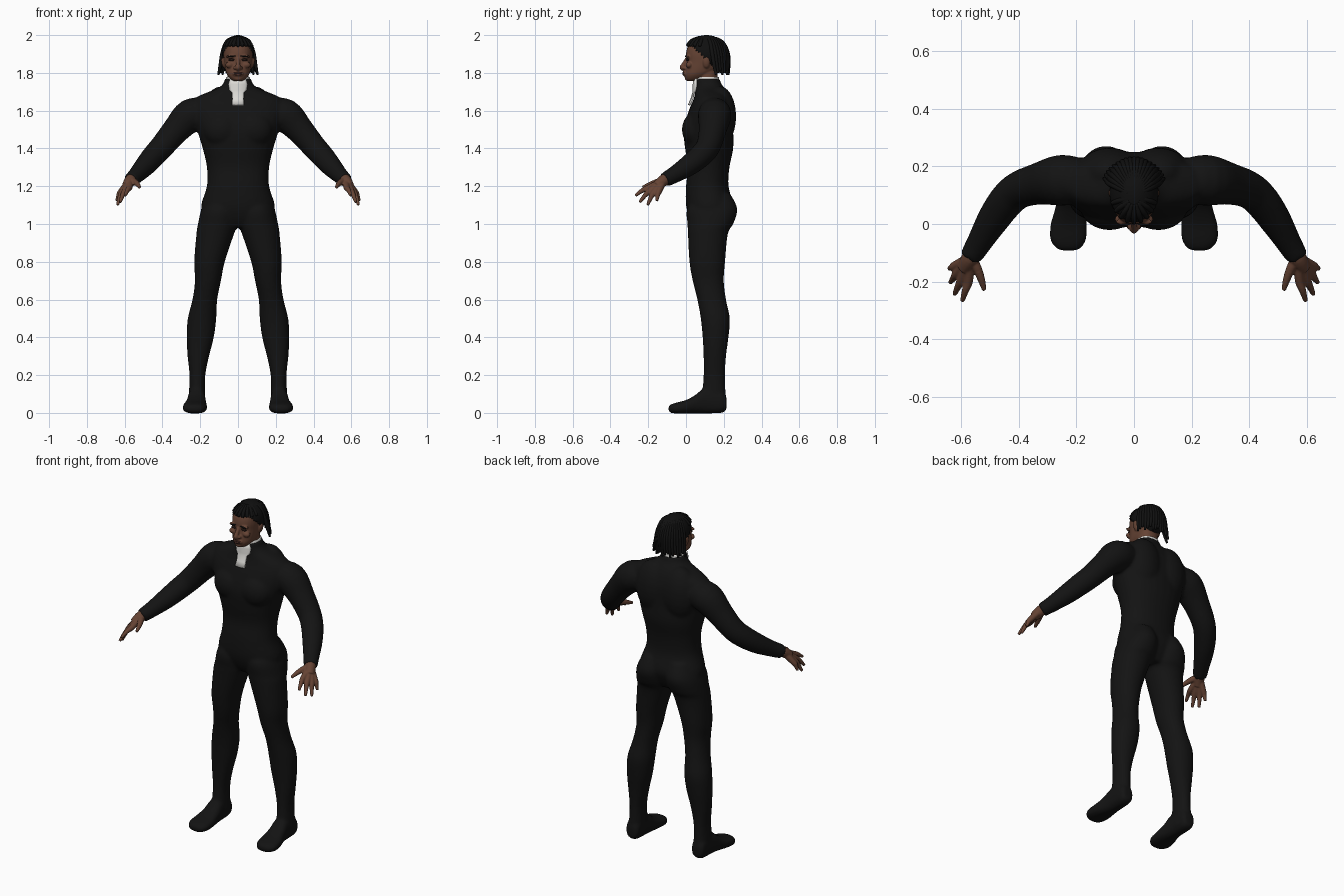
import bpy, bmesh, math
from mathutils import Vector, Matrix

if "Cube" in bpy.data.objects:
    bpy.data.objects.remove(bpy.data.objects["Cube"])


def material(name, rgb):
    m = bpy.data.materials.new(name)
    m.diffuse_color = (*rgb, 1)
    m.use_nodes = True
    m.node_tree.nodes["Principled BSDF"].inputs["Base Color"].default_value = m.diffuse_color
    return m


SUIT = material("black cloth", (0.0065, 0.0065, 0.0065))
HAIR = material("black hair", (0.005, 0.005, 0.005))
SKIN = material("brown skin", (0.13, 0.056, 0.034))
LIPS = material("dark lips", (0.09, 0.034, 0.025))
EYES = material("dark eyes", (0.018, 0.009, 0.007))
LINEN = material("white linen", (0.72, 0.71, 0.68))


def smooth_rows(rows, k=4):
    """Catmull-Rom resampling of a list of equal-length tuples."""
    out = []
    for i in range(len(rows) - 1):
        a, b, c, d = (rows[max(i - 1, 0)], rows[i], rows[i + 1], rows[min(i + 2, len(rows) - 1)])
        for j in range(k):
            t = j / k
            out.append([0.5 * (2 * q + (r - p) * t + (2 * p - 5 * q + 4 * r - s) * t * t
                               + (3 * q - p - 3 * r + s) * t ** 3) for p, q, r, s in zip(a, b, c, d)])
    return out + [list(rows[-1])]


def skin_rings(bm, rings):
    vs = [[bm.verts.new(p) for p in ring] for ring in rings]
    n = len(vs[0])
    for a, b in zip(vs, vs[1:]):
        for i in range(n):
            bm.faces.new((a[i], a[(i + 1) % n], b[(i + 1) % n], b[i]))
    bm.faces.new(vs[0])
    bm.faces.new(vs[-1])


def loft(bm, rows, axis="z", side=1, power=2.2, n=28):
    """Rows are (position, x0, x1, b0, b1); b is y when lofting along z, z when along y."""
    rings = []
    for t, x0, x1, b0, b1 in smooth_rows(rows):
        ring = []
        for i in range(n):
            c, s = math.cos(math.tau * i / n), math.sin(math.tau * i / n)
            x = (x0 + x1) / 2 + (x1 - x0) / 2 * math.copysign(abs(c) ** (2 / power), c)
            b = (b0 + b1) / 2 + (b1 - b0) / 2 * math.copysign(abs(s) ** (2 / power), s)
            ring.append((side * x, b, t) if axis == "z" else (side * x, t, b))
        rings.append(ring)
    skin_rings(bm, rings)


def tube(bm, rows, side=1, n=14, k=4):
    """Rows are (x, y, z, radius)."""
    pts = smooth_rows(rows, k)
    rings = []
    for i, (x, y, z, r) in enumerate(pts):
        d = (Vector(pts[min(i + 1, len(pts) - 1)][:3]) - Vector(pts[max(i - 1, 0)][:3])).normalized()
        u = d.cross(Vector((0.3, 0.9, 0.2))).normalized()
        v = d.cross(u)
        rings.append([Vector((side * p.x, p.y, p.z)) for p in
                      (Vector((x, y, z)) + r * (u * math.cos(math.tau * j / n) + v * math.sin(math.tau * j / n))
                       for j in range(n))])
    skin_rings(bm, rings)


def ball(bm, c, r, side=1, rot=0):
    m = (Matrix.Translation((side * c[0], c[1], c[2])) @ Matrix.Rotation(side * rot, 4, "Y")
         @ Matrix.Diagonal((*r, 1)))
    bmesh.ops.create_uvsphere(bm, u_segments=20, v_segments=12, radius=1, matrix=m)


def finish(bm, name, mat, voxel=0, iterations=4):
    bmesh.ops.recalc_face_normals(bm, faces=bm.faces[:])
    for f in bm.faces:
        f.smooth = True
    me = bpy.data.meshes.new(name)
    bm.to_mesh(me)
    bm.free()
    me.materials.append(mat)
    ob = bpy.data.objects.new(name, me)
    bpy.context.collection.objects.link(ob)
    if voxel:
        rm = ob.modifiers.new("fuse", "REMESH")
        rm.mode, rm.voxel_size, rm.use_smooth_shade = "VOXEL", voxel, True
        sm = ob.modifiers.new("soften", "SMOOTH")
        sm.factor, sm.iterations = 0.5, iterations
    return ob


# Suit: torso, legs, feet and sleeves fused into one skin
bm = bmesh.new()
torso = [(0.98, .12, .05, .20), (1.03, .18, .02, .23), (1.1, .195, 0, .25), (1.2, .165, 0, .225),
         (1.3, .165, .01, .23), (1.4, .187, -.005, .25), (1.5, .218, -.012, .25), (1.6, .25, .015, .25),
         (1.66, .235, .04, .237), (1.69, .18, .048, .225), (1.715, .115, .05, .21),
         (1.74, .08, .048, .188), (1.77, .07, .05, .178)]
loft(bm, [(z, -w, w, a, b) for z, w, a, b in torso])
leg = [(1.16, .03, .15, .06, .235), (1.08, .0, .193, .005, .272), (1.0, .002, .212, .008, .25),
       (.95, .02, .22, .01, .222), (.8, .07, .232, .018, .207), (.7, .09, .228, .035, .2),
       (.6, .11, .241, .06, .212), (.5, .115, .266, .078, .232), (.4, .128, .272, .088, .225),
       (.3, .153, .267, .093, .212), (.2, .173, .257, .093, .207), (.1, .174, .26, .085, .21),
       (.03, .174, .26, .08, .21)]
foot = [(.215, .19, .25, .02, .08), (.19, .178, .262, 0, .12), (.1, .172, .266, -.003, .13),
        (.05, .168, .275, -.003, .095), (0, .163, .29, -.003, .068), (-.05, .165, .293, -.003, .055),
        (-.08, .18, .275, 0, .045), (-.093, .2, .255, .01, .035)]
arm = [(.17, .15, 1.585, .075), (.25, .152, 1.575, .089), (.33, .14, 1.495, .073), (.4, .118, 1.412, .065),
       (.445, .078, 1.362, .062), (.49, .015, 1.31, .056), (.535, -.06, 1.262, .045),
       (.567, -.113, 1.233, .039)]
for s in (1, -1):
    loft(bm, leg, side=s, power=2.1)
    loft(bm, foot, axis="y", side=s, power=2.5)
    tube(bm, arm, s, 24)
    ball(bm, (.085, .055, 1.5), (.1, .077, .095), s)      # chest
    ball(bm, (.085, .18, 1.57), (.11, .086, .16), s)      # shoulder blade
finish(bm, "suit", SUIT, .0095, 5)

# Hands: wrist, palm rays, fingers and thumb
knuckles = [(.575, -.195, 1.193), (.597, -.186, 1.18), (.613, -.168, 1.17), (.622, -.146, 1.168)]
tips = [(.597, -.268, 1.15), (.624, -.245, 1.115), (.638, -.203, 1.1), (.642, -.155, 1.122)]
for s, name in ((1, "left_hand"), (-1, "right_hand")):
    bm = bmesh.new()
    tube(bm, [(.55, -.085, 1.248, .028), (.57, -.12, 1.23, .031), (.59, -.155, 1.2, .026)], s)
    for kn, tp in zip(knuckles, tips):
        mid = [(a + b) / 2 for a, b in zip(kn, tp)]
        mid[2] += .006
        tube(bm, [(.572, -.12, 1.228, .02), (*kn, .0165), (*mid, .0125), (*tp, .008)], s)
    tube(bm, [(.567, -.12, 1.23, .02), (.545, -.155, 1.222, .017), (.53, -.195, 1.208, .013),
              (.52, -.23, 1.194, .008)], s)
    finish(bm, name, SKIN, .004, 3)

# Head: skull, neck, nose, brow, cheeks, mouth and ears
bm = bmesh.new()
head = [(1.757, .022, .008, .06), (1.766, .038, -.002, .09), (1.79, .058, -.007, .13), (1.82, .068, -.003, .17),
        (1.86, .074, .003, .19), (1.9, .077, .0, .2), (1.94, .074, .01, .2), (1.97, .058, .035, .18),
        (1.985, .03, .07, .14)]
loft(bm, [(z, -w, w, a, b) for z, w, a, b in head], power=2.25)
loft(bm, [(z, -w, w, a, b) for z, w, a, b in
          ((1.69, .06, .065, .17), (1.76, .056, .06, .165), (1.83, .056, .06, .17))])
tube(bm, [(0, .004, 1.875, .009), (0, -.012, 1.845, .012), (0, -.02, 1.828, .014), (0, -.008, 1.818, .01)])
ball(bm, (0, -.003, 1.796), (.03, .014, .016))
ball(bm, (0, .006, 1.772), (.022, .013, .014))
for s in (1, -1):
    ball(bm, (.013, -.008, 1.826), (.012, .013, .009), s)
    ball(bm, (.036, .008, 1.886), (.028, .011, .009), s)
    ball(bm, (.045, .016, 1.842), (.022, .017, .017), s)
    ball(bm, (.077, .108, 1.855), (.011, .019, .031), s, .2)
finish(bm, "head", SKIN, .0045, 3)

# Face details
bm = bmesh.new()
ball(bm, (0, -.012, 1.801), (.024, .0075, .005))
ball(bm, (0, -.012, 1.792), (.021, .0075, .006))
finish(bm, "lips", LIPS)
for label, z, y, r, tilt, mat in (("eyes", 1.869, .008, (.016, .008, .0065), 0, EYES),
                                  ("eyebrows", 1.888, .001, (.022, .007, .004), .1, HAIR)):
    bm = bmesh.new()
    for s in (1, -1):
        ball(bm, (.034, y, z), r, s, tilt)
    finish(bm, label, mat)

# Hair cap, trimmed along a hairline that drops towards the nape
bm = bmesh.new()
bmesh.ops.create_uvsphere(bm, u_segments=48, v_segments=40, radius=1,
                          matrix=Matrix.Translation((0, .108, 1.9)) @ Matrix.Diagonal((.085, .115, .1, 1)))


def hairline(y):
    if y < .03:
        return 1.945
    return 1.945 - (y - .03) * .95 if y < .1 else max(1.8, 1.878 - (y - .1) * 1.1)


bmesh.ops.delete(bm, geom=[f for f in bm.faces if f.calc_center_median().z < hairline(f.calc_center_median().y)],
                 context="FACES")
cap = finish(bm, "hair_cap", HAIR)
shell = cap.modifiers.new("thickness", "SOLIDIFY")
shell.thickness, shell.offset = .008, -1

# Hanging locks from the crown over the sides and nape
bm = bmesh.new()
for i in range(19):
    a = math.radians(14 + 152 * i / 18)
    c, s = math.cos(a), math.sin(a)
    drop = 1.79 + .01 * (i % 3)
    tube(bm, [(.02 * c, .1 + .03 * s, 1.988, .009), (.06 * c, .108 + .08 * s, 1.966, .011),
              (.084 * c, .112 + .108 * s, 1.91, .011), (.095 * c, .122 + .104 * s, 1.85, .01),
              (.107 * c, .137 + .088 * s, drop, .006)], n=8)
# short locks swept to the forehead
for i in range(9):
    a = math.radians(200 + 140 * i / 8)
    c, s = math.cos(a), math.sin(a)
    tube(bm, [(.02 * c, .1 + .03 * s, 1.987, .009), (.055 * c, .108 + .078 * s, 1.97, .01),
              (.08 * c, .108 + .104 * s, 1.942, .008)], n=8)
finish(bm, "hair_locks", HAIR)

# White neck band and cravat
bm = bmesh.new()
loft(bm, [(z, -w, w, a, b) for z, w, a, b in
          ((1.735, .064, .052, .176), (1.765, .064, .05, .176), (1.779, .061, .054, .174))])
finish(bm, "neck_band", LINEN)
bm = bmesh.new()
cols = 8
rows = [[bm.verts.new(((2 * j / cols - 1) * w, y + 6 * ((2 * j / cols - 1) * w) ** 2, z)) for j in range(cols + 1)]
        for z, w, y in ((1.63, .031, .014), (1.66, .029, .028), (1.695, .03, .038), (1.71, .045, .04),
                        (1.74, .05, .04), (1.77, .04, .045))]
for a, b in zip(rows, rows[1:]):
    for j in range(cols):
        bm.faces.new((a[j], a[j + 1], b[j + 1], b[j]))
cravat = finish(bm, "cravat", LINEN)
th = cravat.modifiers.new("thickness", "SOLIDIFY")
th.thickness, th.offset = .009, 0
